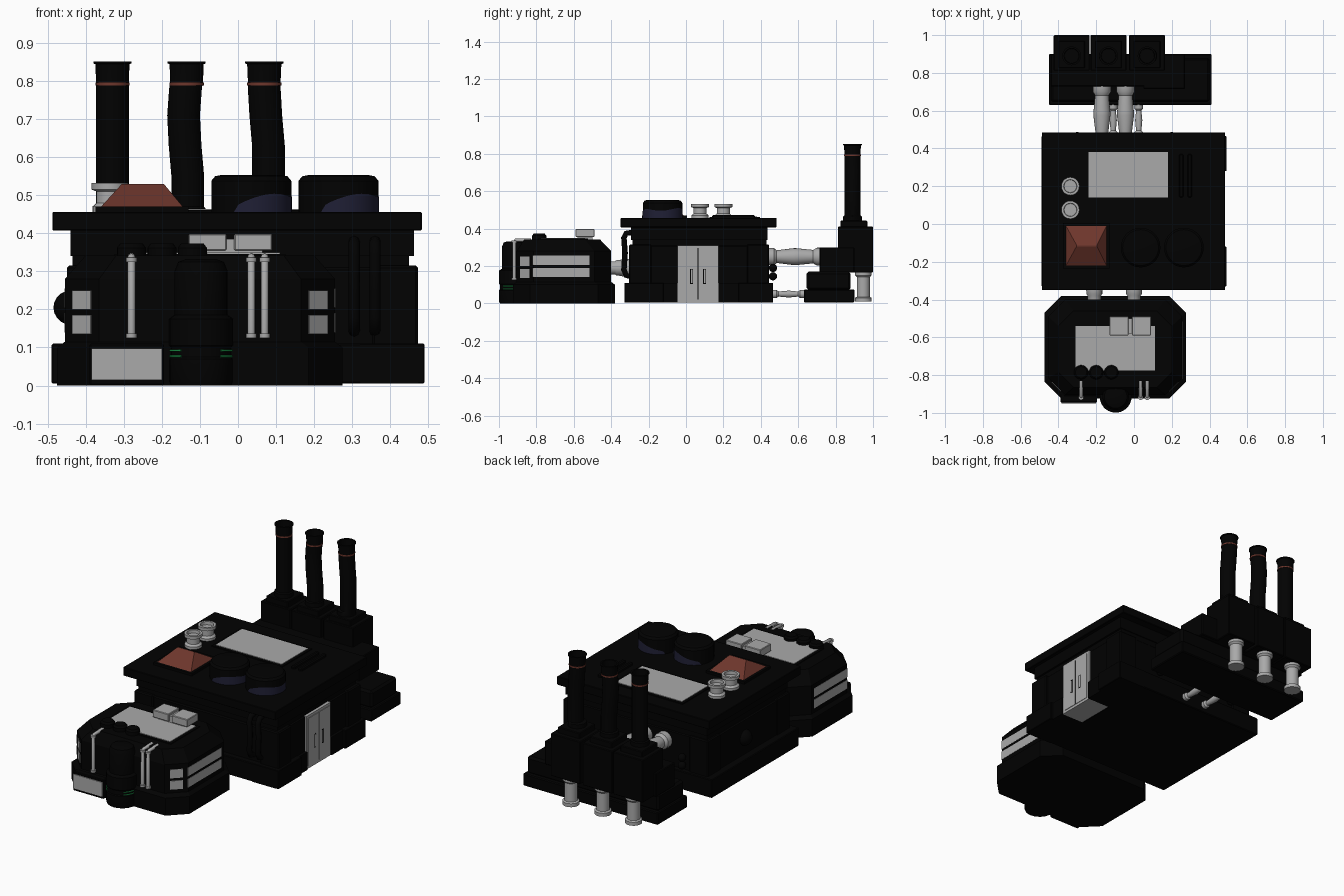
import bpy, bmesh, math
from math import pi, sin, cos
from mathutils import Matrix, Vector

cube = bpy.data.objects.get("Cube")
if cube:
    bpy.data.objects.remove(cube)

def material(name, r, g, b):
    m = bpy.data.materials.new(name)
    m.use_nodes = True
    m.diffuse_color = (r, g, b, 1)
    m.node_tree.nodes["Principled BSDF"].inputs["Base Color"].default_value = (r, g, b, 1)
    return m

BLACK = material("black metal", .0005, .0005, .0005)
GREY = material("light grey", .4, .4, .4)
RED = material("rust red", .155, .037, .025)
NAVY = material("dark navy", .014, .014, .036)
GREEN = material("glow green", .01, .28, .06)

def finish(bm, name, mat, smooth=False):
    bmesh.ops.recalc_face_normals(bm, faces=bm.faces)
    me = bpy.data.meshes.new(name)
    bm.to_mesh(me)
    bm.free()
    ob = bpy.data.objects.new(name, me)
    bpy.context.collection.objects.link(ob)
    me.materials.append(mat)
    if smooth:
        bpy.ops.object.select_all(action='DESELECT')
        ob.select_set(True)
        bpy.context.view_layer.objects.active = ob
        bpy.ops.object.shade_smooth_by_angle(angle=math.radians(35))

def skin(bm, rings):
    vs = [[bm.verts.new(p) for p in ring] for ring in rings]
    n = len(vs[0])
    for a, b in zip(vs, vs[1:]):
        for i in range(n):
            j = (i + 1) % n
            bm.faces.new((a[i], a[j], b[j], b[i]))
    bm.faces.new(vs[0])
    bm.faces.new(vs[-1])

def box(name, x, y, z, mat=BLACK, bevel=0, turn=0):
    """Box from (low, high) pairs, optionally turned about its own z axis."""
    bm = bmesh.new()
    mid = Vector((sum(x) / 2, sum(y) / 2, sum(z) / 2))
    size = (x[1] - x[0], y[1] - y[0], z[1] - z[0])
    bmesh.ops.create_cube(bm, size=1, matrix=Matrix.Translation(mid) @ Matrix.Rotation(turn, 4, 'Z')
                          @ Matrix.Diagonal((*size, 1)))
    if bevel:
        bmesh.ops.bevel(bm, geom=bm.edges[:], offset=bevel, segments=1, affect='EDGES')
    finish(bm, name, mat)

def lathe(name, profile, loc, mat=BLACK, axis='Z', sides=20):
    """Turn (radius, height[, sideways shift]) points around an axis."""
    bm = bmesh.new()
    skin(bm, [[(p[0] * cos(2 * pi * i / sides) + (p[2] if len(p) > 2 else 0),
                p[0] * sin(2 * pi * i / sides), p[1]) for i in range(sides)] for p in profile])
    rot = Matrix.Rotation(-pi / 2, 4, 'X') if axis == 'Y' else Matrix()
    bm.transform(Matrix.Translation(loc) @ rot)
    finish(bm, name, mat, True)

def ball(name, loc, r, mat=BLACK):
    bm = bmesh.new()
    bmesh.ops.create_uvsphere(bm, u_segments=16, v_segments=10, radius=r, matrix=Matrix.Translation(loc))
    finish(bm, name, mat, True)

def tube(name, points, r, mat=BLACK):
    cu = bpy.data.curves.new(name, 'CURVE')
    cu.dimensions = '3D'
    cu.bevel_depth, cu.bevel_resolution, cu.use_fill_caps = r, 2, True
    sp = cu.splines.new('POLY')
    sp.points.add(len(points) - 1)
    for p, co in zip(sp.points, points):
        p.co = (*co, 1)
    cu.materials.append(mat)
    ob = bpy.data.objects.new(name, cu)
    bpy.context.collection.objects.link(ob)
    bpy.ops.object.select_all(action='DESELECT')
    ob.select_set(True)
    bpy.context.view_layer.objects.active = ob
    bpy.ops.object.convert(target='MESH')

def octagon(x0, x1, y0, y1, c, z):
    return [(x, y, z) for x, y in ((x0 + c, y0), (x1 - c, y0), (x1, y0 + c), (x1, y1 - c),
                                   (x1 - c, y1), (x0 + c, y1), (x0, y1 - c), (x0, y0 + c))]

# Main building, with the base left open for the door
box("building_base", (-.49, .33), (-.33, .465), (.005, .11), bevel=.004)
for y0, y1, corner in ((-.33, -.045, (-.33, -.12)), (.175, .465, (.28, .465))):
    box("base_side", (.32, .474), (y0, y1), (.005, .108))
    box("base_corner", (.32, .49), corner, (.005, .11), bevel=.003)
box("building_walls", (-.435, .45), (-.285, .43), (.1, .42))
box("wall_belt", (-.445, .458), (-.295, .435), (.1, .31), bevel=.006)
box("wall_cornice", (-.44, .462), (-.295, .437), (.34, .41))
box("roof_slab", (-.488, .483), (-.35, .485), (.407, .456), bevel=.003)
for x in (-.39, .413):
    for y in (-.245, .385):
        box("corner_post", (x - .06, x + .06), (y - .06, y + .06), (.1, .315), bevel=.006)
ball("side_tank", (-.44, .1, .205), .045)

# Double door
box("door_block", (.33, .468), (-.045, .175), (.005, .31), GREY)
for y0, y1 in ((-.03, .0625), (.0675, .16)):
    box("door_leaf", (.46, .471), (y0, y1), (.02, .295), GREY)
box("door_gap", (.46, .4695), (.0625, .0675), (.02, .295))
for y in (.03, .1):
    box("handle_plate", (.465, .4718), (y - .008, y + .008), (.105, .185))
    box("door_handle", (.465, .4728), (y - .004, y + .004), (.11, .18), GREY)

# Roof panel, slots and hatch
box("panel_frame", (-.255, .195), (.125, .395), (.45, .461))
box("roof_panel", (-.24, .18), (.14, .38), (.455, .464), GREY)
for x in (.25, .295):
    box("roof_slot", (x - .012, x + .012), (.14, .37), (.45, .472), bevel=.006)
box("hatch_base", (-.375, -.13), (-.235, .005), (.45, .47))
bm = bmesh.new()
skin(bm, [[(-.36, -.22, .47), (-.145, -.22, .47), (-.145, -.01, .47), (-.36, -.01, .47)],
          [(-.305, -.12, .53), (-.195, -.12, .53), (-.195, -.11, .53), (-.305, -.11, .53)]])
finish(bm, "hatch_hip_roof", RED)

# Roof tanks with wavy painted skirts
for x in (.035, .264):
    lathe("roof_tank", [(.105, .45), (.105, .538), (.095, .55), (.08, .553)], (x, -.125, 0), sides=28)
    bm = bmesh.new()
    low, high = [], []
    for i in range(41):
        t = i / 40
        a = math.radians(-115 + 260 * t)
        px, py = x + .107 * cos(a), -.125 + .107 * sin(a)
        wave = .85 - .15 * cos(4 * pi * (t - .43))
        low.append(bm.verts.new((px, py, .455)))
        high.append(bm.verts.new((px, py, .457 + .056 * wave * max(0, sin(pi * t)) ** .35)))
    for i in range(40):
        bm.faces.new((low[i], low[i + 1], high[i + 1], high[i]))
    finish(bm, "tank_skirt", NAVY, True)

# Roof vents
for y in (.075, .2):
    lathe("roof_vent", [(.046, .45), (.046, .47), (.035, .48), (.035, .51), (.048, .515),
                        (.048, .532), (.035, .532), (.033, .515)], (-.337, y, 0), GREY)

# Wall hoses
for x in (.305, .36):
    tube("wall_hose", [(x, -.28, .14), (x, -.32, .15), (x, -.332, .18), (x, -.326, .27),
                       (x, -.332, .35), (x, -.32, .375), (x, -.28, .38)], .015)

# Front annex
bm = bmesh.new()
skin(bm, [octagon(-.475, .275, -.925, -.38, .09, 0), octagon(-.475, .275, -.925, -.38, .09, .1),
          octagon(-.455, .255, -.905, -.4, .09, .115), octagon(-.455, .255, -.905, -.4, .09, .28),
          octagon(-.4, .2, -.865, -.46, .08, .342)])
finish(bm, "annex_body", BLACK)
box("annex_step", (-.39, -.195), (-.945, -.85), (0, .11), bevel=.004)
box("step_plate", (-.385, -.2), (-.95, -.94), (.015, .097), GREY)
box("annex_deck_frame", (-.325, .125), (-.79, -.525), (.33, .346))
box("annex_deck", (-.31, .11), (-.775, -.54), (.34, .349), GREY)
for x0, x1 in ((-.13, -.03), (-.01, .09)):
    box("deck_unit", (x0, x1), (-.59, -.49), (.355, .398), GREY, bevel=.003)
box("deck_unit_foot", (-.105, .065), (-.58, -.5), (.34, .385), GREY)
for x in (-.28, -.2, -.12):
    lathe("deck_cap", [(.038, .335), (.038, .362), (.03, .373)], (x, -.785, 0))

# Annex windows on both sides and the front chamfers
for side in (-1, 1):
    wall, corner = -.1 + side * .355, -.1 + side * .31
    for z in (.14, .205):
        box("side_window", (wall - .001, wall + .001), (-.82, -.515), (z, z + .05), GREY)
        box("corner_window", (corner - .035, corner + .035), (-.863, -.857), (z - .005, z + .045),
            GREY, turn=side * pi / 4)

# Annex pipes
for x in (-.28, .035, .07):
    tube("annex_pipe", [(x, -.918, .125), (x, -.918, .325), (x, -.908, .338), (x, -.83, .338)], .01, GREY)
    for z in (.125, .325):
        lathe("pipe_collar", [(.014, z), (.014, z + .012)], (x, -.918, 0), GREY, sides=12)

# Front tank with green light strips
lathe("front_tank", [(.08, 0), (.084, .01), (.084, .07), (.08, .075), (.08, .1), (.084, .105), (.084, .175),
                     (.07, .185), (.07, .3), (.06, .325), (.04, .332)], (-.097, -.915, 0), sides=24)
for z in (.077, .092):
    for a0 in (-50, 180):
        tube("light_strip", [(-.097 + .081 * cos(math.radians(a0 + k * 10)),
                              -.915 + .081 * sin(math.radians(a0 + k * 10)), z) for k in range(6)], .003, GREEN)

# Links between annex and building
for x in (-.21, 0):
    lathe("annex_link", [(.035, -.42), (.035, -.38), (.042, -.37), (.042, -.355), (.048, -.33), (.048, -.28)],
          (x, 0, .19), GREY, 'Y')

# Links between building and rear unit
for x in (-.17, -.045):
    lathe("rear_link", [(.046, .42), (.046, .47), (.034, .485), (.045, .575), (.045, .59), (.036, .68),
                        (.048, .7), (.048, .73)], (x, 0, .25), GREY, 'Y')
for x in (-.11, .025):
    lathe("drain_link", [(.022, .45), (.022, .485), (.014, .495), (.019, .55), (.014, .6), (.022, .61),
                         (.022, .64)], (x, 0, .05), GREY, 'Y', 14)
for z in (.145, .19):
    for x in (-.3, .2):
        ball("wall_knob", (x, .465, z), .022)

# Rear unit
box("rear_base", (-.45, .41), (.63, .9), (.005, .075), bevel=.005)
box("rear_body", (-.44, .4), (.645, .88), (.07, .17), bevel=.012)
box("rear_duct", (-.44, .1), (.728, .9), (.165, .3), bevel=.004)
box("rear_duct_end", (.05, .27), (.715, .9), (.165, .3), bevel=.004)

# Chimneys, each on a stepped block with a grey leg
shifts = {-.33: (0, 0, 0, 0), -.135: (.003, -.004, -.008, -.003), .069: (.011, .011, .004, 0)}
for x, bend in shifts.items():
    box("chimney_block", (x - .095, x + .095), (.812, 1), (.165, .41), bevel=.004)
    box("chimney_plinth", (x - .07, x + .07), (.825, .97), (.4, .442), bevel=.004)
    lathe("chimney", [(.05, .44), (.05, .465), (.043, .47, bend[0])]
          + [(.043, z, b) for z, b in zip((.55, .63, .71, .78), bend)]
          + [(.043, .8), (.045, .845), (.05, .846), (.05, .851), (.04, .851), (.038, .8)], (x, .89, 0))
    lathe("chimney_band", [(.045, .788), (.045, .796)], (x, .89, 0), RED)
    lathe("chimney_leg", [(.045, .01), (.045, .03), (.035, .035), (.035, .14), (.044, .15), (.044, .18)],
          (x, .948, 0), GREY)
